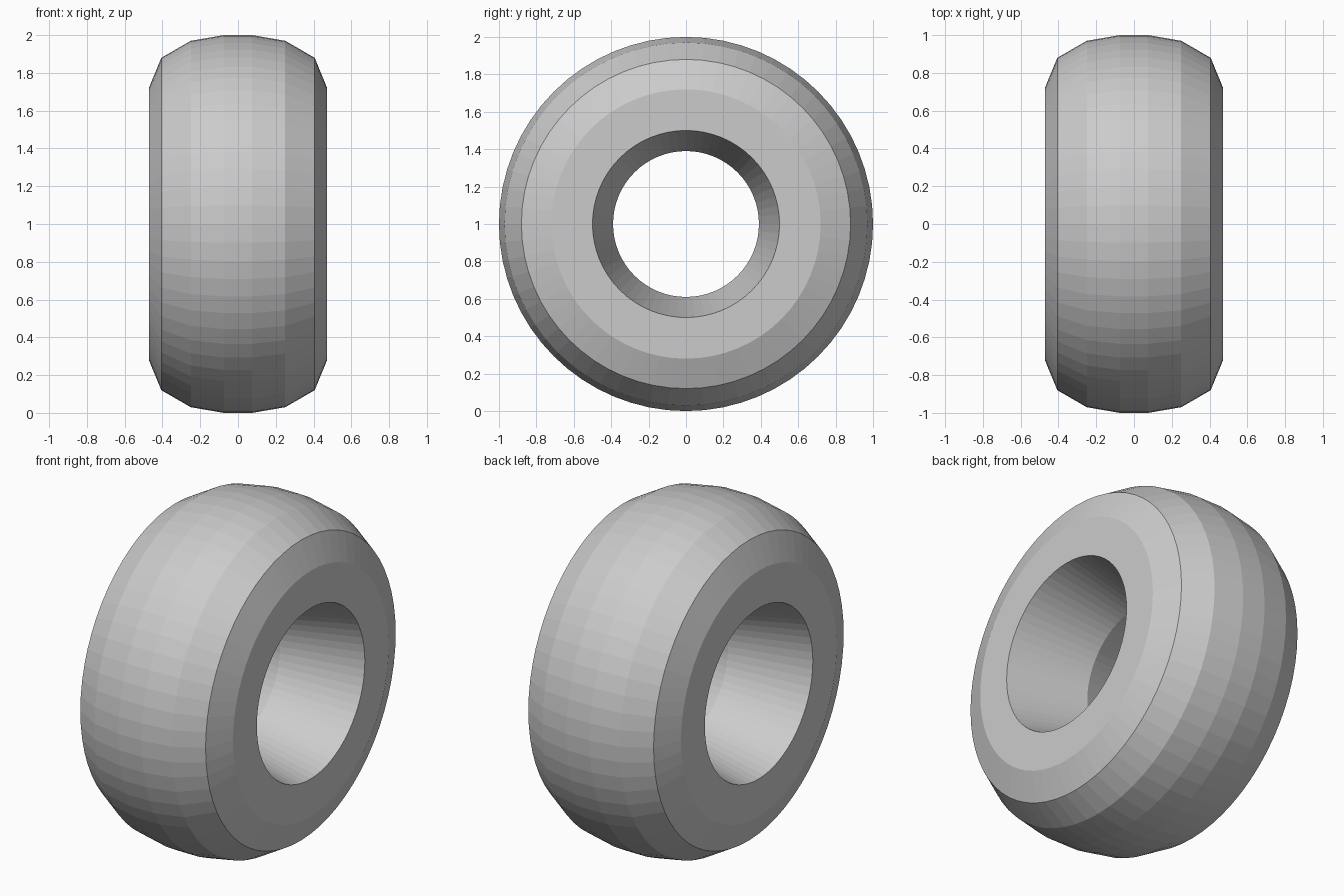
import bpy
import bmesh
from math import tau
from mathutils import Vector

SEGMENTS = 64

cube = bpy.data.objects.get("Cube")
if cube:
    bpy.data.objects.remove(cube, do_unlink=True)

# Half cross-section as (x, radius): bore waist, sidewall, shoulder, tread
half = [(0.472, 0.5), (0.472, 0.72), (0.406, 0.88), (0.25, 0.97), (0.075, 1.0)]
mirrored = [(-x, r) for x, r in reversed(half)]
profile = [(0, 0.39)] + half + mirrored

# Revolve the closed cross-section about the axle
bm = bmesh.new()
ring = [bm.verts.new((x, r, 0)) for x, r in profile]
edges = [bm.edges.new((a, b)) for a, b in zip(ring, ring[1:] + ring[:1])]
bmesh.ops.spin(bm, geom=ring + edges, cent=Vector(), axis=Vector((1, 0, 0)),
               angle=tau, steps=SEGMENTS, use_merge=False)
bmesh.ops.remove_doubles(bm, verts=bm.verts, dist=0.0001)
bmesh.ops.recalc_face_normals(bm, faces=bm.faces)
bmesh.ops.translate(bm, verts=bm.verts, vec=(0, 0, 1))

# Flat-shaded tyre standing on the ground
mesh = bpy.data.meshes.new("tyre")
bm.to_mesh(mesh)
bm.free()
tyre = bpy.data.objects.new("tyre", mesh)
bpy.context.collection.objects.link(tyre)
